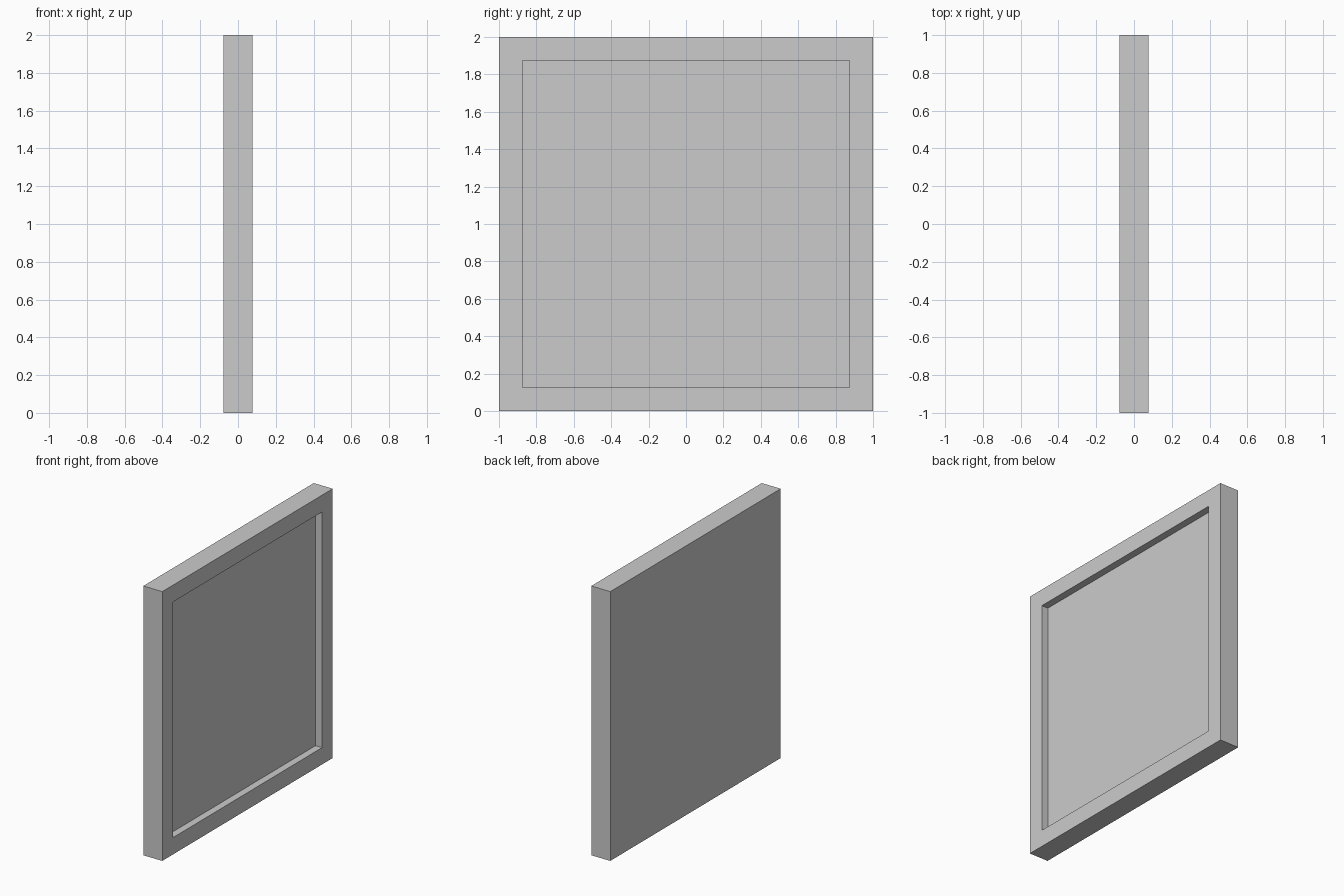
import bpy, bmesh
from mathutils import Matrix, Vector

if "Cube" in bpy.data.objects:
    bpy.data.objects.remove(bpy.data.objects["Cube"])

SIZE = 2.0        # height and width
THICK = 0.156     # slab thickness along x
BORDER = 0.125    # frame width
DEPTH = 0.054     # recess depth on the +x side

# Slab
bm = bmesh.new()
bmesh.ops.create_cube(bm, size=1.0, matrix=Matrix.Translation((0, 0, SIZE / 2))
                      @ Matrix.Diagonal((THICK, SIZE, SIZE, 1)))

# Frame border, then square recess pushed into the +x face
bm.normal_update()
face = max(bm.faces, key=lambda f: f.normal.x)
bmesh.ops.inset_region(bm, faces=[face], thickness=BORDER, use_even_offset=True)
inner = bmesh.ops.extrude_discrete_faces(bm, faces=[face])["faces"][0]
bmesh.ops.translate(bm, verts=inner.verts, vec=Vector((-DEPTH, 0, 0)))
bmesh.ops.recalc_face_normals(bm, faces=bm.faces)

mesh = bpy.data.meshes.new("recessed_panel")
bm.to_mesh(mesh)
bm.free()
bpy.context.collection.objects.link(bpy.data.objects.new("recessed_panel", mesh))
